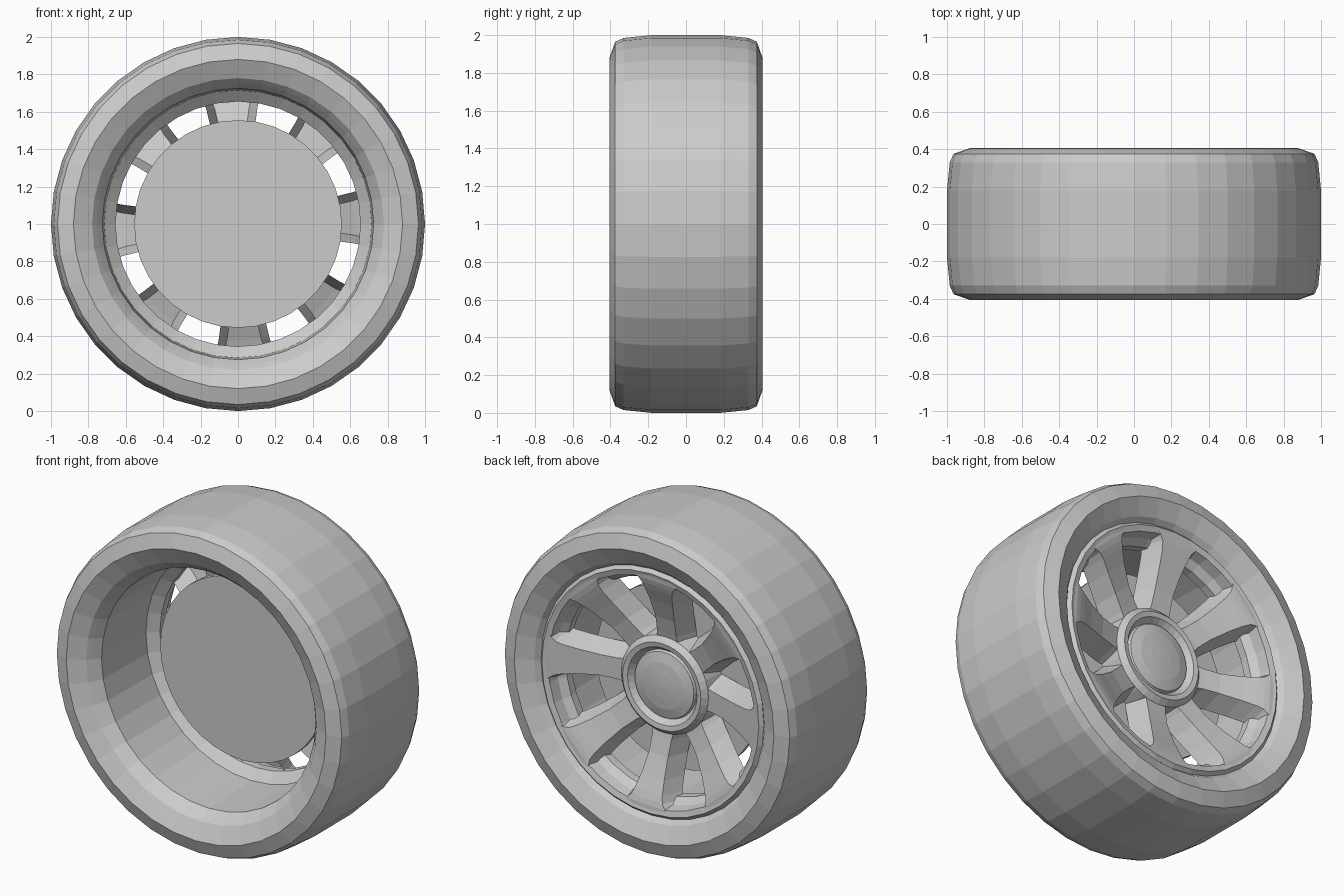
import bpy, bmesh
from math import sin, cos, pi, radians

cube = bpy.data.objects.get("Cube")
if cube:
    bpy.data.objects.remove(cube)

grey = bpy.data.materials.new("plain_grey")
grey.use_nodes = True
COLOUR = (0.6, 0.6, 0.6, 1)
grey.diffuse_color = COLOUR
grey.node_tree.nodes["Principled BSDF"].inputs["Base Color"].default_value = COLOUR


def finish(name, bm):
    bmesh.ops.remove_doubles(bm, verts=bm.verts, dist=0.0005)
    bmesh.ops.recalc_face_normals(bm, faces=bm.faces)
    mesh = bpy.data.meshes.new(name)
    bm.to_mesh(mesh)
    bm.free()
    mesh.materials.append(grey)
    obj = bpy.data.objects.new(name, mesh)
    obj.location.z = 1
    bpy.context.collection.objects.link(obj)
    return obj


def lathe(name, profile, segments=36, closed=False):
    """Spin (radius, y) points about the wheel axle."""
    bm = bmesh.new()
    rings = []
    for i in range(segments):
        a = 2 * pi * i / segments
        rings.append([bm.verts.new((r * cos(a), y, r * sin(a))) for r, y in profile])
    n = len(profile)
    for i in range(segments):
        p, q = rings[i], rings[(i + 1) % segments]
        for j in range(n if closed else n - 1):
            k = (j + 1) % n
            bm.faces.new((p[j], p[k], q[k], q[j]))
    return finish(name, bm)


# Tyre: one half of the section, mirrored across the middle
half = [(0.755, 0.325), (0.78, 0.355), (0.88, 0.405), (0.965, 0.375), (0.985, 0.33), (1.0, 0.18)]
lathe("tyre", half + [(r, -y) for r, y in reversed(half)], closed=True)

# Rim barrel with the stepped inner wall and raised outer lip
lathe("rim_barrel", [
    (0.755, -0.325), (0.725, -0.285), (0.715, 0.13), (0.655, 0.18), (0.655, 0.23),
    (0.69, 0.27), (0.70, 0.335), (0.735, 0.345), (0.755, 0.325), (0.745, 0.0)], closed=True)

# Brake disc
lathe("brake_disc", [(0, 0.04), (0.555, 0.04), (0.555, 0.08), (0, 0.08)])

# Hub bezel and domed centre cap
lathe("hub", [(0.205, 0.19), (0.235, 0.23), (0.265, 0.235), (0.295, 0.205), (0.315, 0.06), (0, 0.06)])
lathe("centre_cap", [(0, 0.235), (0.07, 0.232), (0.14, 0.225), (0.2, 0.21), (0.21, 0.185), (0, 0.185)])

# Spokes: hollow channels with a dished face and flared side walls
STATIONS = [(0.25, 0.195, 0.075), (0.32, 0.21, 0.065), (0.42, 0.235, 0.064), (0.54, 0.28, 0.077),
            (0.62, 0.315, 0.092), (0.66, 0.33, 0.105), (0.69, 0.338, 0.13), (0.715, 0.34, 0.17)]
bm = bmesh.new()
for s in range(8):
    a = radians(93 + 45 * s)
    rows = []
    for r, y, w in STATIONS:
        section = [(-w - 0.045, y - 0.13), (-w, y), (w, y), (w + 0.045, y - 0.13)]
        rows.append([bm.verts.new((r * cos(a) - t * sin(a), d, r * sin(a) + t * cos(a)))
                     for t, d in section])
    for p, q in zip(rows, rows[1:]):
        for j in range(3):
            bm.faces.new((p[j], p[j + 1], q[j + 1], q[j]))
finish("spokes", bm)
